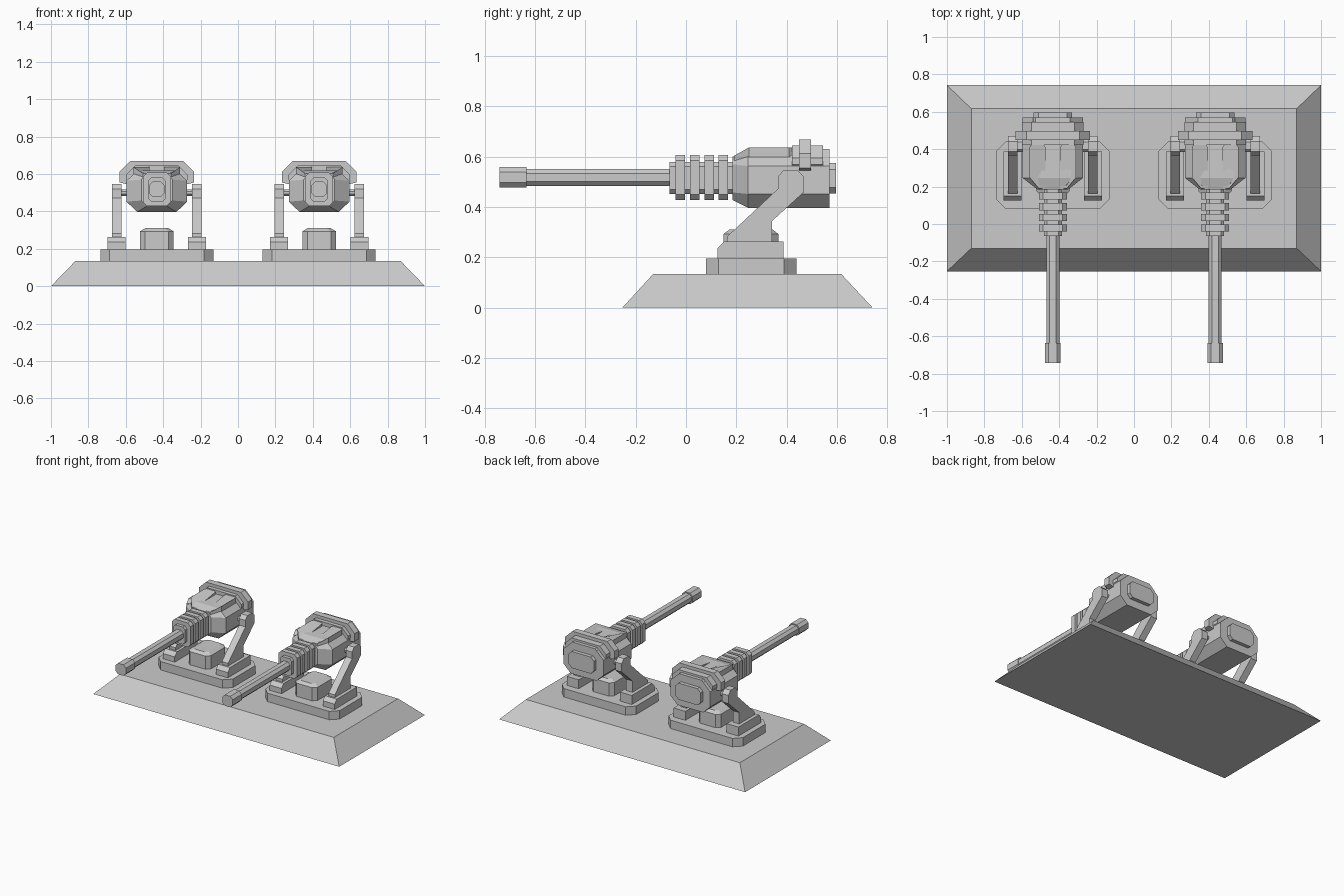
import bpy, bmesh

if "Cube" in bpy.data.objects:
    bpy.data.objects.remove(bpy.data.objects["Cube"])


def loft(name, rings):
    """Closed solid skinned through rings of equal point count."""
    bm = bmesh.new()
    vs = [[bm.verts.new(p) for p in r] for r in rings]
    n = len(rings[0])
    for a, b in zip(vs, vs[1:]):
        for i in range(n):
            j = (i + 1) % n
            bm.faces.new((a[i], a[j], b[j], b[i]))
    bm.faces.new(vs[0][::-1])
    bm.faces.new(vs[-1])
    bmesh.ops.recalc_face_normals(bm, faces=bm.faces)
    me = bpy.data.meshes.new(name)
    bm.to_mesh(me)
    bm.free()
    ob = bpy.data.objects.new(name, me)
    bpy.context.collection.objects.link(ob)
    return ob


def octo(u0, u1, v0, v1, cu, cv=None):
    """Rectangle with cut corners, as 2D points."""
    cv = cu if cv is None else cv
    return [(u0 + cu, v0), (u1 - cu, v0), (u1, v0 + cv), (u1, v1 - cv),
            (u1 - cu, v1), (u0 + cu, v1), (u0, v1 - cv), (u0, v0 + cv)]


def along_y(name, cx, sections):
    """Loft of x-z sections at given y values."""
    return loft(name, [[(cx + u, y, v) for u, v in pts] for y, pts in sections])


def along_z(name, cx, sections):
    """Loft of x-y sections at given z values."""
    return loft(name, [[(cx + u, v, z) for u, v in pts] for z, pts in sections])


def along_x(name, x0, x1, pts):
    """Prism of a y-z profile."""
    return loft(name, [[(x, u, v) for u, v in pts] for x in (x0, x1)])


# sloped base slab
loft("base", [[(-x, y0, z), (x, y0, z), (x, y1, z), (-x, y1, z)]
              for x, y0, y1, z in ((1, -.253, .742, 0), (.87, -.13, .617, .134))])

foot = [(.125, .19), (.125, .235), (.15, .262), (.387, .262), (.387, .19)]
arm = [(.163, .25), (.163, .282), (.365, .472), (.365, .52), (.388, .547),
       (.442, .547), (.47, .52), (.47, .46), (.343, .345), (.343, .25)]
band = [(-.2, .555), (-.16, .545), (.16, .545), (.2, .555), (.2, .612),
        (.142, .668), (-.142, .668), (-.2, .612)]
panel = [(.038, .19), (.075, .19), (.125, .25), (.125, .41),
         (.11, .43), (.055, .43), (.038, .41)]

for tag, cx in (("left", -.434), ("right", .434)):
    # mounting plate and central pedestal
    plate = octo(-.302, .302, .08, .44, .05)
    along_z(tag + "_mount_plate", cx, [(.13, plate), (.196, plate)])
    ped = octo(-.09, .09, .15, .367, .027)
    cap = octo(-.062, .062, .172, .345, .02)
    along_z(tag + "_pedestal", cx, [(.19, ped), (.293, ped), (.31, cap)])

    # turret housing: tapered front, octagonal body
    body = octo(-.162, .162, .397, .618, .057, .055)
    nose = octo(-.083, .083, .428, .6, .03)
    along_y(tag + "_housing", cx, [(.185, nose), (.247, body), (.57, body)])
    along_y(tag + "_rear_hatch", cx,
            [(y, octo(-.102, .102, .453, .575, .025)) for y in (.56, .597)])

    # raised band over the housing, with lower step
    along_y(tag + "_top_band", cx, [(.45, band), (.497, band)])
    step = octo(-.165, .165, .52, .645, .05)
    along_y(tag + "_band_step", cx, [(.422, step), (.545, step)])
    crown = octo(-.122, .122, .54, .63, .03)
    along_y(tag + "_rear_crown", cx, [(.54, crown), (.57, crown)])

    # barrel sleeve and cooling fins
    sleeve = octo(-.048, .048, .452, .58, .018)
    along_y(tag + "_sleeve", cx, [(-.065, sleeve), (.2, sleeve)])
    fin = octo(-.075, .075, .428, .607, .022)
    for i in range(4):
        y = -.041 + i * .057
        along_y(f"{tag}_fin_{i + 1}", cx, [(y, fin), (y + .038, fin)])

    # barrel and muzzle
    tube = octo(-.035, .035, .484, .552, .018)
    along_y(tag + "_barrel", cx, [(-.65, tube), (-.05, tube)])
    tip = octo(-.042, .042, .478, .559, .02)
    along_y(tag + "_muzzle", cx, [(-.742, tip), (-.635, tip)])

    for s, side in ((-1, "a"), (1, "b")):
        # support foot, bent arm and pivot pin
        along_x(f"{tag}_foot_{side}", cx + s * .168, cx + s * .264, foot)
        along_x(f"{tag}_arm_{side}", cx + s * .188, cx + s * .239, arm)
        along_x(f"{tag}_pivot_{side}", cx + s * .15, cx + s * .2,
                octo(.385, .45, .482, .518, .012))
        # raised cheek panel on housing roof, sloping down at the front
        loft(f"{tag}_roof_panel_{side}",
             [[(cx + s * u, v, .56) for u, v in panel],
              [(cx + s * u, v, .603 if v < .2 else .637) for u, v in panel]])
